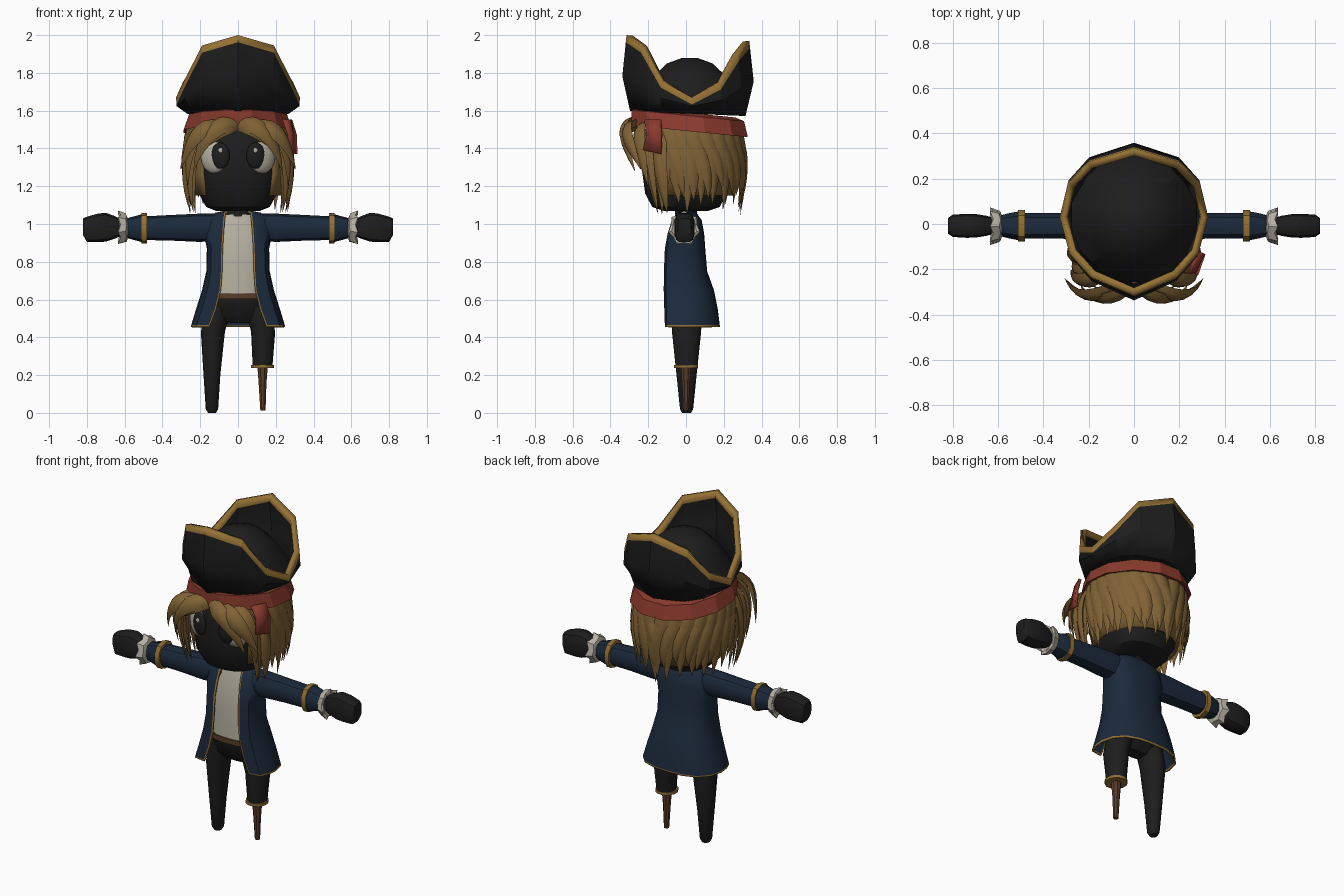
import bpy, bmesh, math, random
from mathutils import Vector, Matrix
from mathutils.geometry import interpolate_bezier

random.seed(4)
cube = bpy.data.objects.get("Cube")
if cube:
    bpy.data.objects.remove(cube)


def mat(name, rgb):
    m = bpy.data.materials.new(name)
    m.use_nodes = True
    m.diffuse_color = (*rgb, 1)
    b = m.node_tree.nodes["Principled BSDF"]
    b.inputs["Base Color"].default_value = (*rgb, 1)
    b.inputs["Roughness"].default_value = 0.9
    return m


BLACK = mat("soft black", (0.0125, 0.0125, 0.0125))
BLUE = mat("navy blue", (0.0115, 0.023, 0.045))
GOLD = mat("dull gold", (0.30, 0.165, 0.035))
HAIR = mat("dark blond", (0.215, 0.122, 0.036))
RED = mat("brick red", (0.26, 0.043, 0.027))
CREAM = mat("cream", (0.47, 0.44, 0.36))
BROWN = mat("wood brown", (0.10, 0.046, 0.022))


def finish(name, bm, mats, angle=40, mirror=False, thick=0, recalc=True):
    if recalc:
        bmesh.ops.recalc_face_normals(bm, faces=bm.faces)
    me = bpy.data.meshes.new(name)
    bm.to_mesh(me)
    bm.free()
    for m in mats:
        me.materials.append(m)
    me.polygons.foreach_set("use_smooth", [True] * len(me.polygons))
    me.set_sharp_from_angle(angle=math.radians(angle))
    ob = bpy.data.objects.new(name, me)
    bpy.context.collection.objects.link(ob)
    if thick:
        s = ob.modifiers.new("thickness", 'SOLIDIFY')
        s.thickness, s.offset = thick, -1
    if mirror:
        ob.modifiers.new("mirror", 'MIRROR')
    return ob


def skin(bm, rings, closed=True, caps=True, rule=None):
    """Bridge rings of points; rule(row, column) gives the material index."""
    vs = [[bm.verts.new(p) for p in r] for r in rings]
    n = len(rings[0])
    for i in range(len(rings) - 1):
        for j in range(n if closed else n - 1):
            k = (j + 1) % n
            f = bm.faces.new((vs[i][j], vs[i][k], vs[i + 1][k], vs[i + 1][j]))
            f.material_index = rule(i, j) if rule else 0
    if caps:
        for i, r in ((0, vs[0][::-1]), (len(rings) - 2, vs[-1])):
            bm.faces.new(r).material_index = rule(i, 0) if rule else 0


def loft(name, rings, mats, closed=True, caps=True, rule=None, **kw):
    bm = bmesh.new()
    skin(bm, rings, closed, caps, rule)
    return finish(name, bm, mats, recalc=closed and caps, **kw)


def unit(n, p=2):
    out = []
    for i in range(n):
        a = 2 * math.pi * (i + 0.5) / n
        c, s = math.cos(a), math.sin(a)
        out.append((math.copysign(abs(c) ** (2 / p), c), math.copysign(abs(s) ** (2 / p), s)))
    return out


def zring(z, rx, ry, cx=0, cy=0, n=12, p=2, tilt=0):
    return [(cx + u * rx, cy + v * ry, z + tilt * (cy + v * ry)) for u, v in unit(n, p)]


def xring(x, cz, ry, rz, n=10, p=2.4):
    return [(x, -0.008 + u * ry, cz + v * rz) for u, v in unit(n, p)]


def mirrored(half):
    """Close a half ring running front centre, +x side, back centre."""
    return half + [(-x, y, z) for x, y, z in half[-2:0:-1]]


def ball(name, m, loc, scale, turn=0):
    bm = bmesh.new()
    bmesh.ops.create_uvsphere(bm, u_segments=16, v_segments=10, radius=1)
    bm.transform(Matrix.Translation(loc) @ Matrix.Rotation(math.radians(turn), 4, 'Z')
                 @ Matrix.Diagonal((*scale, 1)))
    return finish(name, bm, [m], 60, mirror=True)


# Head, neck and eyes
loft("head", [zring(z, rx, ry, n=20, p=2.5) for z, rx, ry in (
    (1.07, .12, .12), (1.09, .17, .18), (1.16, .208, .218), (1.28, .225, .235),
    (1.4, .222, .235), (1.5, .205, .22), (1.57, .15, .15))], [BLACK])
loft("neck", [zring(1.0, .075, .06), zring(1.1, .06, .06)], [BLACK])
ball("eyes", CREAM, (.127, -.203, 1.352), (.076, .036, .085), 27)
ball("pupils", BLACK, (.094, -.238, 1.362), (.052, .02, .07), 15)
ball("eye_glints", CREAM, (.092, -.257, 1.39), (.012, .006, .014))

# Torso: trousers, belt and shirt in one stack
loft("torso", [zring(z, rx, ry, n=20, p=2.8) for z, rx, ry in (
    (.475, .08, .04), (.52, .14, .08), (.602, .145, .098), (.602, .149, .108),
    (.632, .149, .108), (.632, .14, .1), (.8, .135, .1), (.95, .13, .085), (1.05, .10, .055))],
     [BLACK, BROWN, CREAM], rule=lambda i, j: 0 if i < 2 else 1 if i < 5 else 2)

# Coat, open at the front, with gold edging
rows = []
for z, ox, hw, yf, yb in ((.455, .15, .25, -.112, .18), (.464, .147, .248, -.112, .179),
                          (.55, .115, .222, -.115, .168), (.65, .09, .19, -.118, .148),
                          (.75, .083, .168, -.117, .112), (.87, .08, .165, -.112, .102),
                          (.95, .075, .18, -.097, .096), (1.02, .07, .165, -.075, .083),
                          (1.06, .065, .12, -.045, .055), (1.07, .05, .07, -.03, .035)):
    half = [(ox, yf), (ox + .008, yf), (ox + (hw - ox) * .72, yf * .9), (hw * .97, yf * .45),
            (hw, .01), (hw * .92, yb * .5), (hw * .7, yb * .82), (hw * .37, yb * .97)]
    rows.append([(x, y, z) for x, y in half] + [(0, yb, z)] + [(-x, y, z) for x, y in half[::-1]])
last = len(rows[0]) - 2
loft("coat", rows, [BLUE, GOLD], closed=False, caps=False, thick=.01, angle=50,
     rule=lambda i, j: 1 if i == 0 or j in (0, last) else 0)

# Sleeves, frills and hands
loft("sleeves", [xring(*r) for r in (
    (.07, .985, .06, .07), (.2, .98, .064, .075), (.35, .98, .058, .068), (.482, .978, .058, .063),
    (.482, .978, .072, .08), (.511, .978, .072, .08), (.511, .978, .066, .073),
    (.56, .978, .056, .06), (.61, .978, .042, .046))], [BLUE, GOLD], mirror=True,
     rule=lambda i, j: 1 if i in (3, 4, 5) else 0)
frill = []
for x, r, wave in ((.582, .045, 0), (.592, .068, .003), (.628, .078, .007),
                   (.632, .064, .004), (.615, .035, 0)):
    frill.append([(x + (wave if j % 2 else -wave), -.01 + u * (r + (wave if j % 2 else -wave)),
                   .978 + v * 1.1 * (r + (wave if j % 2 else -wave)))
                  for j, (u, v) in enumerate(unit(14))])
loft("cuff_frills", frill, [CREAM], mirror=True, angle=30)
loft("hands", [xring(*r, n=12, p=3.6) for r in (
    (.60, .978, .03, .035), (.65, .982, .045, .06), (.70, .983, .053, .078),
    (.74, .98, .054, .077), (.8, .972, .05, .068), (.82, .985, .036, .045))],
     [BLACK], mirror=True, angle=35)

# Legs and wooden peg
loft("right_leg", [zring(z, rx, ry, cx, .003) for z, rx, ry, cx in (
    (0, .022, .024, -.138), (.02, .034, .036, -.138), (.2, .046, .055, -.138),
    (.43, .066, .08, -.133), (.56, .07, .085, -.1))], [BLACK])
loft("left_leg", [zring(z, rx, ry, cx, .003) for z, rx, ry, cx in (
    (.245, .054, .06, .13), (.43, .066, .08, .133), (.56, .07, .085, .1))], [BLACK])
loft("knee_ring", [zring(.238, .064, .066, .13), zring(.254, .064, .066, .13)], [GOLD])
loft("peg", [zring(.012, .015, .015, .132, n=8), zring(.15, .022, .022, .13, n=8),
             zring(.25, .03, .03, .13, n=8)], [BROWN], angle=30)

# Hat: folded brim with gold rim, and a domed crown that fills the inside
rim = [(0, -.315, 2.0), (.19, -.235, 1.945), (.285, -.13, 1.76), (.328, .03, 1.67),
       (.292, .18, 1.75), (.2, .275, 1.9), (0, .335, 1.97)]
base, mid, edge = [], [], []
for x, y, z in rim:
    zb = 1.585 - .04 * y
    base.append((x * .82, y * .94, zb))
    m = Vector((x * .99, y * 1.07, zb + .46 * (z - zb)))
    r = Vector((x, y, z))
    mid.append(tuple(m))
    edge.append(tuple(r.lerp(m, min(.9, .038 / (m - r).length))))
loft("hat_brim", [mirrored(r) for r in (base, mid, edge, rim)], [BLACK, GOLD], caps=False,
     thick=.034, angle=25, rule=lambda i, j: 1 if i == 2 else 0)
loft("hat_crown", [zring(z, rx, ry, 0, .02) for z, rx, ry in (
    (1.6, .25, .275), (1.645, .285, .285), (1.71, .24, .25), (1.79, .19, .19),
    (1.85, .12, .125), (1.88, .04, .04))], [BLACK], angle=25)

# Headscarf band and hanging tail
loft("scarf_band", [zring(z, rx, ry, 0, cy, tilt=-.1) for z, rx, ry, cy in (
    (1.505, .25, .27, .02), (1.493, .298, .318, .02), (1.575, .268, .308, .01),
    (1.59, .22, .26, .01))], [RED], angle=25)
loft("scarf_tail", [[(.235, -.215, 1.55), (.272, -.13, 1.55)],
                    [(.262, -.205, 1.47), (.297, -.125, 1.47)],
                    [(.268, -.222, 1.39), (.3, -.13, 1.37)]], [RED],
     closed=False, caps=False, thick=.016)


# Hair: a shell under tapered locks
def lock(bm, pts, w, th, n=9):
    path = interpolate_bezier(*[Vector(p) for p in pts], n)
    rings = []
    for i, p in enumerate(path):
        u = i / (n - 1)
        t = (path[min(i + 1, n - 1)] - path[max(i - 1, 0)]).normalized()
        side = t.cross(Vector((p.x, p.y, (p.z - 1.32) * .5))).normalized()
        out = side.cross(t)
        k = min(1, .65 + u * 1.3) * (1 - u ** 2.6) + .03
        rings.append([p + side * (a * w * k) + out * (b * th * k) for a, b in
                      ((1, 0), (.45, .8), (-.1, 1), (-.5, .7), (-1, 0), (0, -.7))])
    skin(bm, rings)


def around(deg, r, z):
    a = math.radians(deg)
    return (r * .95 * math.cos(a), .012 + r * math.sin(a), z)


loft("hair_shell", [[around(d, r, z) for d in range(-42, 223, 12)] for z, r in (
    (1.15, .245), (1.26, .265), (1.4, .272), (1.53, .26))], [HAIR],
     closed=False, caps=False, thick=.02)

bm = bmesh.new()
for layer in range(2):
    for i in range(9):
        a = -28 + i * 14.4 + layer * 6          # from the temple round to the back centre
        for s in (0, 1):
            turn = (lambda d: 180 - d) if s else (lambda d: d)
            tip = (1.045 if layer == 0 else 1.12) + random.uniform(0, .07)
            bulge = .01 * layer
            sweep = 42 if layer else 18
            lock(bm, [around(turn(max(-50, a - sweep)), .262, 1.53),
                      around(turn(a - sweep * .2), .295 + bulge, 1.47),
                      around(turn(a), .308 + bulge, 1.28),
                      around(turn(a + random.uniform(-3, 5)), .275 + bulge, tip)],
                 .05 + random.uniform(0, .008), .02)
finish("hair_back", bm, [HAIR], 35)

bm = bmesh.new()
for pts, w in (
        (((0, -.26, 1.53), (.1, -.36, 1.55), (.2, -.34, 1.46), (.235, -.27, 1.28)), .05),
        (((.01, -.26, 1.51), (.06, -.34, 1.52), (.13, -.32, 1.46), (.18, -.27, 1.40)), .035),
        (((.08, -.26, 1.52), (.2, -.36, 1.53), (.26, -.3, 1.44), (.305, -.24, 1.29)), .05),
        (((.15, -.23, 1.52), (.24, -.27, 1.5), (.275, -.24, 1.38), (.265, -.2, 1.2)), .048),
        (((.19, -.2, 1.5), (.27, -.22, 1.4), (.265, -.18, 1.22), (.235, -.15, 1.06)), .038),
        (((.22, -.13, 1.5), (.285, -.16, 1.38), (.29, -.12, 1.2), (.25, -.1, 1.06)), .044)):
    lock(bm, pts, w, .024)
finish("hair_fringe", bm, [HAIR], 35, mirror=True)
